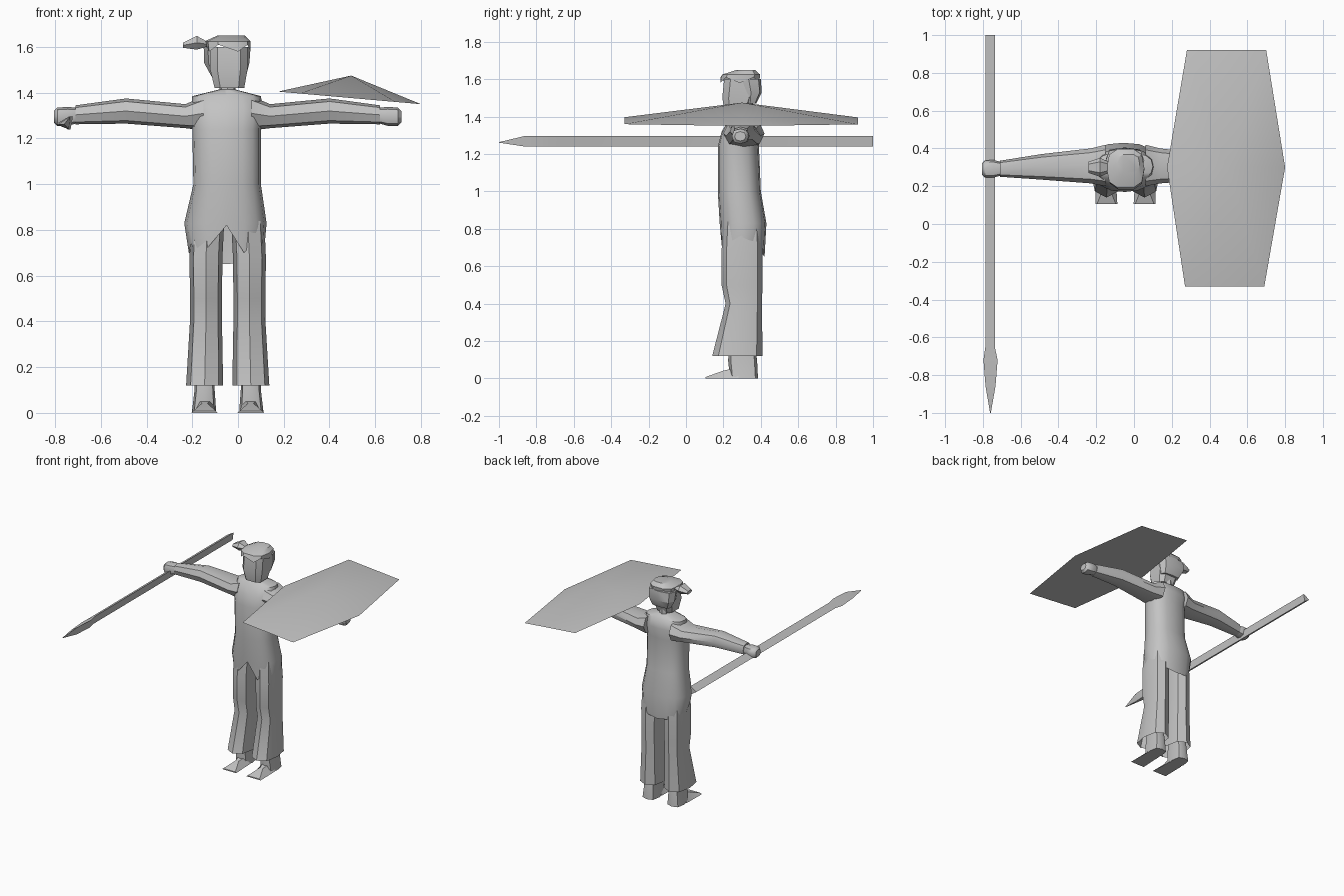
import bpy, math

if "Cube" in bpy.data.objects:
    bpy.data.objects.remove(bpy.data.objects["Cube"])

CX = -0.045          # mirror line of the figure
grey = bpy.data.materials.new("light grey")
grey.diffuse_color = (0.55, 0.55, 0.55, 1)
grey.use_nodes = True
grey.node_tree.nodes["Principled BSDF"].inputs["Base Color"].default_value = grey.diffuse_color


def make(name, verts, faces, angle=40):
    me = bpy.data.meshes.new(name)
    me.from_pydata(verts, [], faces)
    me.materials.append(grey)
    ob = bpy.data.objects.new(name, me)
    bpy.context.collection.objects.link(ob)
    bpy.ops.object.select_all(action='DESELECT')
    ob.select_set(True)
    bpy.context.view_layer.objects.active = ob
    bpy.ops.object.mode_set(mode='EDIT')
    bpy.ops.mesh.select_all(action='SELECT')
    bpy.ops.mesh.normals_make_consistent(inside=False)
    bpy.ops.object.mode_set(mode='OBJECT')
    bpy.ops.object.shade_smooth_by_angle(angle=math.radians(angle))
    return ob


def loft(name, rings, cap_first=True, cap_last=True, angle=40):
    n = len(rings[0])
    verts = [v for r in rings for v in r]
    faces = [(a * n + i, a * n + (i + 1) % n, (a + 1) * n + (i + 1) % n, (a + 1) * n + i)
             for a in range(len(rings) - 1) for i in range(n)]
    if cap_first:
        faces.append(tuple(range(n)))
    if cap_last:
        faces.append(tuple(range(len(verts) - n, len(verts))))
    return make(name, verts, faces, angle)


def oval(lo_a, hi_a, lo_b, hi_b, n, square=0.8, turn=0.0):
    """Rounded-box outline between two pairs of limits."""
    pts = []
    for i in range(n):
        t = 2 * math.pi * (i + turn) / n
        c, s = math.cos(t), math.sin(t)
        c = math.copysign(abs(c) ** square, c) if abs(c) > 1e-6 else 0
        s = math.copysign(abs(s) ** square, s) if abs(s) > 1e-6 else 0
        pts.append(((lo_a + hi_a) / 2 + c * (hi_a - lo_a) / 2,
                    (lo_b + hi_b) / 2 + s * (hi_b - lo_b) / 2))
    return pts


def level(z, x0, x1, y0, y1, n, square=0.8, turn=0.0):
    return [(x, y, z) for x, y in oval(x0, x1, y0, y1, n, square, turn)]


def flip(rings):
    return [[(2 * CX - x, y, z) for x, y, z in r] for r in rings]


# Tunic with ragged hem
hem_z = [.72, .70, .68, .66, .65, .66, .68, .70, .70, .74, .68, .73, .82, .70, .75, .69]
hem = [(x, y, z) for (x, y, _), z in zip(level(0, -.215, .115, .185, .42, 16), hem_z)]
loft("tunic", [
    level(1.415, -.08, -.015, .26, .34, 16),
    level(1.385, -.20, .10, .23, .38, 16),
    level(1.32, -.205, .11, .19, .40, 16),
    level(1.24, -.20, .10, .17, .39, 16),
    level(1.0, -.195, .10, .17, .40, 16),
    level(.83, -.235, .125, .18, .43, 16),
    hem], cap_last=False)

# Arms and fists, mirrored
arm = [[(x, y, z) for y, z in oval(y0, y1, z0, z1, 8)] for x, y0, y1, z0, z1 in [
    (.06, .20, .42, 1.235, 1.385), (.14, .215, .40, 1.245, 1.35),
    (.40, .235, .37, 1.265, 1.375), (.62, .25, .335, 1.262, 1.345)]]
fist = [[(x, y, z) for y, z in oval(y0, y1, z0, z1, 8)] for x, y0, y1, z0, z1 in [
    (.62, .255, .33, 1.265, 1.335), (.655, .245, .34, 1.255, 1.338),
    (.70, .245, .335, 1.255, 1.335), (.715, .26, .32, 1.27, 1.32)]]
# Trouser legs, flared at the bottom
leg = [level(z, x0, x1, y0, y1, 8) for z, x0, x1, y0, y1 in [
    (.84, -.03, .115, .20, .40), (.68, -.022, .122, .19, .41), (.50, -.02, .12, .19, .41),
    (.40, -.02, .12, .212, .405), (.12, -.025, .137, .14, .41)]]
# Feet: ankle block and wedge toe
ankle = [level(z, x0, x1, y0, y1, 8, .6) for z, x0, x1, y0, y1 in [
    (.20, .015, .10, .24, .36), (.10, .012, .10, .225, .38), (0, .005, .112, .235, .385)]]
toe = [[(x0, y, 0), (x1, y, 0), (.056 + w, y, h), (.056 - w, y, h)] for x0, x1, y, h, w in [
    (.006, .112, .28, .06, .03), (.004, .113, .20, .042, .012), (-.002, .115, .105, .008, .05)]]
for side, f in (("left", lambda r: r), ("right", flip)):
    loft(side + "_arm", f(arm))
    loft(side + "_fist", f(fist))
    loft(side + "_trouser_leg", f(leg), cap_last=False)
    loft(side + "_ankle", f(ankle))
    loft(side + "_toe", f(toe), angle=25)

# Neck and head
loft("neck", [level(1.38, -.08, -.01, .26, .35, 8), level(1.45, -.08, -.01, .26, .35, 8)])
loft("head", [
    level(1.42, -.105, .03, .205, .34, 8, .55, .5),
    level(1.50, -.125, .045, .19, .375, 8, .55, .5),
    level(1.60, -.125, .045, .20, .385, 8, .55, .5)], angle=30)
# Hair cap, back hair and side knot
cap = [level(z, x0, x1, y0, y1, 10, .7) for z, x0, x1, y0, y1 in [
    (1.595, -.14, .055, .18, .395), (1.625, -.145, .055, .19, .40), (1.65, -.09, .03, .27, .37)]]
cap[0] = [(x, y, z + (.015 if i % 2 else -.015)) for i, (x, y, z) in enumerate(cap[0])]
loft("hair_cap", cap, angle=30)
loft("back_hair", [
    level(1.60, -.15, .055, .27, .40, 8, .6), level(1.53, -.148, .05, .29, .405, 8, .6),
    level(1.47, -.115, .035, .31, .375, 8, .6)], angle=30)
loft("hair_knot", [[(x, y, z) for y, z in oval(y0, y1, z0, z1, 6)] for x, y0, y1, z0, z1 in [
    (-.10, .27, .33, 1.60, 1.63), (-.135, .27, .33, 1.60, 1.625),
    (-.18, .25, .35, 1.585, 1.652), (-.24, .27, .33, 1.595, 1.62)]], angle=30)

# Three-sided spear: shaft, then flared point
tri = [(-.737, 1.297), (-.787, 1.268), (-.745, 1.24)]
wide = [(-.722, 1.297), (-.797, 1.262), (-.732, 1.24)]
loft("spear", [[(x, y, z) for x, z in tri] for y in (1.0, -.65)]
     + [[(x, -.72, z) for x, z in wide],
        [(-.76 + (x + .76) * .7, -.86, z) for x, z in wide],
        [(-.76 + (x + .76) * .05, -1.0, 1.262 + (z - 1.262) * .05) for x, z in wide]], angle=30)

# Shallow six-sided shield, tilted outwards
rim = [(.28, .92), (.70, .92), (.80, .30), (.69, -.33), (.27, -.33), (.175, .30)]
verts = [(x, y, 1.405 - .088 * (x - .175)) for x, y in rim] + [(.495, .30, 1.475)]
make("shield", verts, [(i, (i + 1) % 6, 6) for i in range(6)] + [tuple(range(6))], 30)
